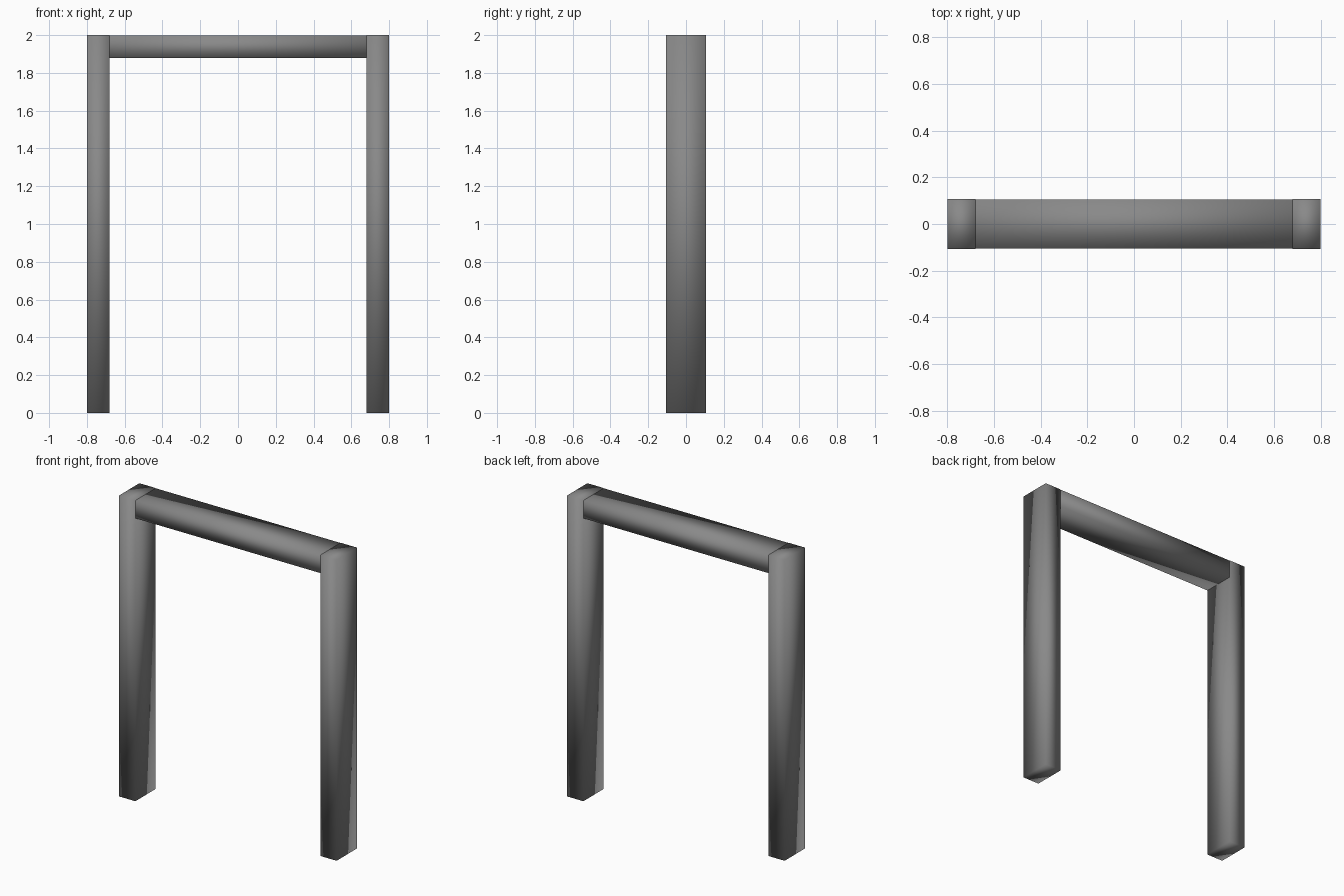
import bpy

if "Cube" in bpy.data.objects:
    bpy.data.objects.remove(bpy.data.objects["Cube"])

# Dark grey for the whole frame
grey = bpy.data.materials.new("dark_grey")
grey.diffuse_color = (0.25, 0.25, 0.25, 1)
grey.use_nodes = True
grey.node_tree.nodes["Principled BSDF"].inputs["Base Color"].default_value = grey.diffuse_color


def beam(name, lo, hi):
    """Smooth-shaded box between two corners."""
    centre = [(a + b) / 2 for a, b in zip(lo, hi)]
    bpy.ops.mesh.primitive_cube_add(size=1, location=centre)
    ob = bpy.context.object
    ob.name = name
    ob.scale = [b - a for a, b in zip(lo, hi)]
    bpy.ops.object.transform_apply(location=False, rotation=False, scale=True)
    bpy.ops.object.shade_smooth()
    ob.data.materials.append(grey)
    return ob


W, H, D, T = 0.8, 2.0, 0.107, 0.12   # half width, height, half depth, thickness
E = 0.001                            # lintel sits a hair inside the posts

# Side posts
beam("left_post", (-W, -D, 0), (-W + T, D, H))
beam("right_post", (W - T, -D, 0), (W, D, H))

# Lintel running through the post tops
beam("lintel", (-W + E, -D + E, H - T), (W - E, D - E, H - E))
